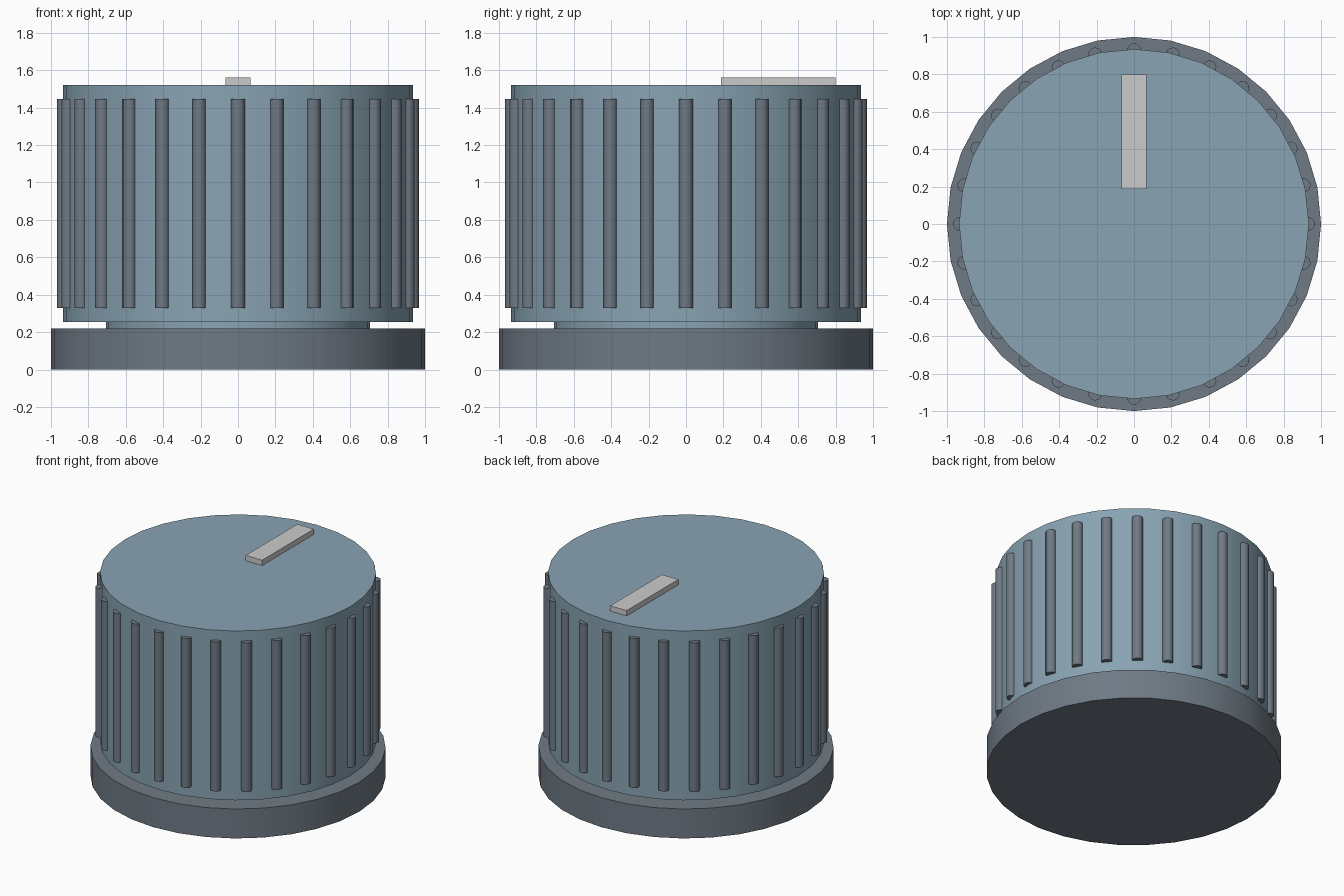
import bpy
from math import cos, sin, tau, radians

if "Cube" in bpy.data.objects:
    bpy.data.objects.remove(bpy.data.objects["Cube"], do_unlink=True)


def make_material(name, color):
    mat = bpy.data.materials.new(name)
    mat.use_nodes = True
    mat.diffuse_color = (*color, 1)
    mat.node_tree.nodes["Principled BSDF"].inputs["Base Color"].default_value = (*color, 1)
    return mat


def cylinder(name, radius, bottom, top, mat, sides=32, x=0, y=0, turn=0):
    bpy.ops.mesh.primitive_cylinder_add(
        vertices=sides, radius=radius, depth=top - bottom,
        location=(x, y, (bottom + top) / 2), rotation=(0, 0, turn))
    obj = bpy.context.object
    obj.name = name
    obj.data.materials.append(mat)
    bpy.ops.object.shade_smooth_by_angle(angle=radians(40))
    return obj


blue = make_material("blue_grey", (0.25, 0.37, 0.45))
dark = make_material("dark_grey", (0.16, 0.195, 0.235))
pale = make_material("pale_grey", (0.62, 0.62, 0.63))

# Base ring, narrow neck and main grip
cylinder("base", 1.0, 0, 0.22, dark)
cylinder("neck", 0.705, 0.2, 0.27, blue)
cylinder("knob_body", 0.935, 0.255, 1.52, blue)

# Grip ribs half sunk into the side of the body
RIBS = 28
for i in range(RIBS):
    a = tau * i / RIBS
    cylinder(f"grip_rib_{i + 1}", 0.037, 0.33, 1.445, dark, sides=12,
             x=0.93 * cos(a), y=0.93 * sin(a), turn=a)

# Pointer bar on the top face
bpy.ops.mesh.primitive_cube_add(size=1, location=(0, 0.493, 1.535))
pointer = bpy.context.object
pointer.name = "pointer"
pointer.scale = (0.136, 0.61, 0.05)
bpy.ops.object.transform_apply(location=False, rotation=False, scale=True)
pointer.data.materials.append(pale)
